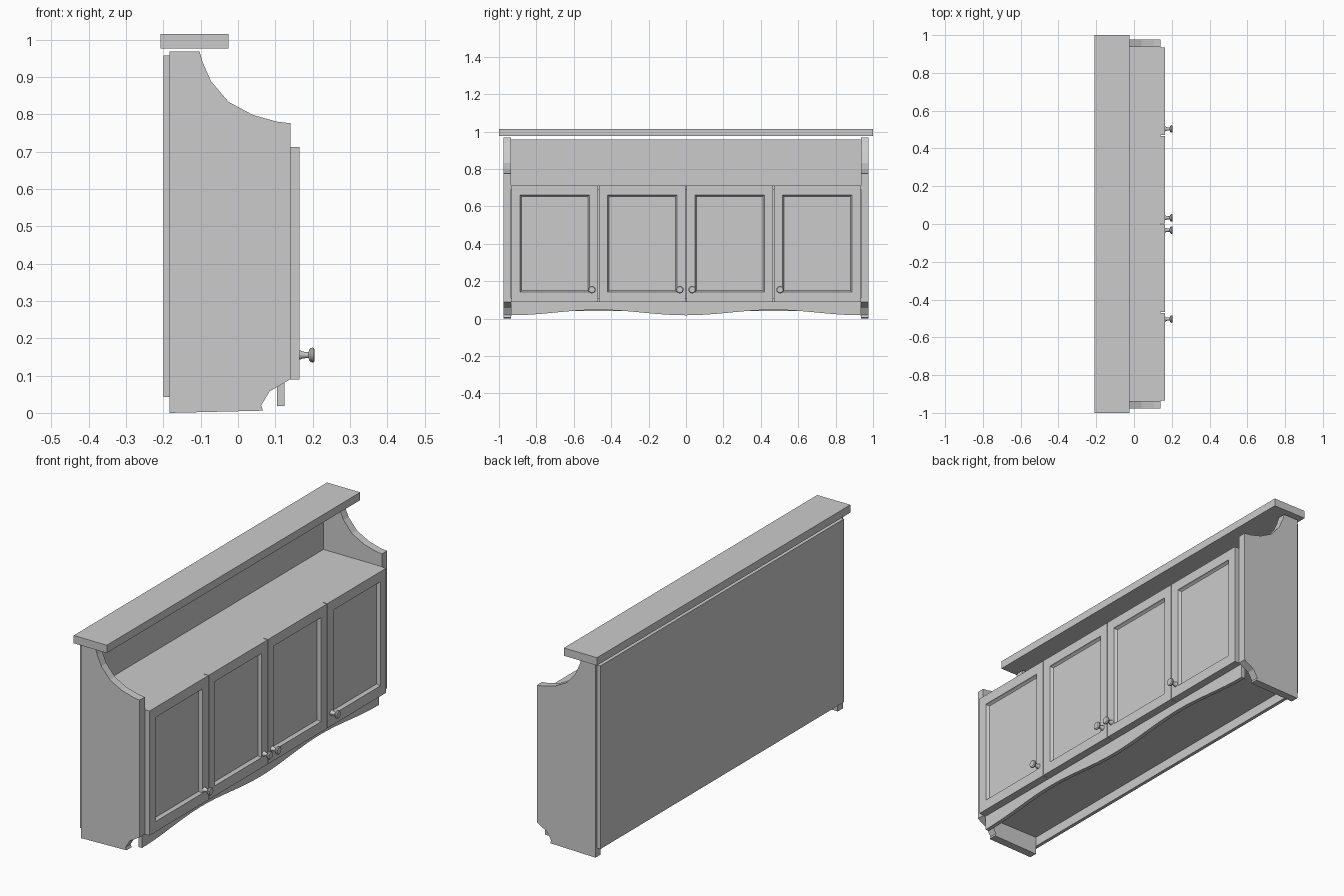
import bpy, bmesh, math

if "Cube" in bpy.data.objects:
    bpy.data.objects.remove(bpy.data.objects["Cube"])


def finish(name, bm, smooth=False):
    bmesh.ops.recalc_face_normals(bm, faces=bm.faces)
    me = bpy.data.meshes.new(name)
    bm.to_mesh(me)
    bm.free()
    ob = bpy.data.objects.new(name, me)
    bpy.context.collection.objects.link(ob)
    if smooth:
        bpy.ops.object.select_all(action='DESELECT')
        ob.select_set(True)
        bpy.context.view_layer.objects.active = ob
        bpy.ops.object.shade_smooth_by_angle(angle=math.radians(35))
    return ob


def box(name, x, y, z):
    bm = bmesh.new()
    bmesh.ops.create_cube(bm, size=1)
    for v in bm.verts:
        v.co = [(r[0] + r[1]) / 2 + c * (r[1] - r[0]) for c, r in zip(v.co, (x, y, z))]
    return finish(name, bm)


def extrude(name, points, offset, smooth=False):
    bm = bmesh.new()
    face = bm.faces.new([bm.verts.new(p) for p in points])
    out = bmesh.ops.extrude_face_region(bm, geom=[face], use_keep_orig=True)
    moved = [g for g in out['geom'] if isinstance(g, bmesh.types.BMVert)]
    bmesh.ops.translate(bm, verts=moved, vec=offset)
    return finish(name, bm, smooth)


def door(name, y0, y1):
    # Slab whose front face is inset into a frame with a bevelled, sunken panel
    ob = box(name, (0.14, 0.165), (y0, y1), (0.09, 0.712))
    bm = bmesh.new()
    bm.from_mesh(ob.data)
    front = max(bm.faces, key=lambda f: f.calc_center_median().x)
    bmesh.ops.inset_region(bm, faces=[front], thickness=0.066)
    for v in front.verts:
        v.co.z = 0.662 if v.co.z > 0.4 else 0.142
    bmesh.ops.inset_region(bm, faces=[front], thickness=0.004, depth=-0.007)
    bmesh.ops.inset_region(bm, faces=[front], thickness=0.008, depth=-0.008)
    bm.to_mesh(ob.data)
    bm.free()


def knob(name, y, z):
    # Turned profile: (distance along x, radius)
    profile = [(0.163, 0.013), (0.168, 0.012), (0.174, 0.009), (0.189, 0.008),
               (0.191, 0.015), (0.195, 0.019), (0.201, 0.020), (0.205, 0.016)]
    bm = bmesh.new()
    n = 16
    rings = [[bm.verts.new((x, y + r * math.cos(2 * math.pi * i / n),
                            z + r * math.sin(2 * math.pi * i / n))) for i in range(n)]
             for x, r in profile]
    for a, b in zip(rings, rings[1:]):
        for i in range(n):
            bm.faces.new((a[i], a[(i + 1) % n], b[(i + 1) % n], b[i]))
    bm.faces.new(rings[0])
    bm.faces.new(rings[-1])
    finish(name, bm, True)


# Cornice and back board
box("cornice", (-0.208, -0.025), (-1, 1), (0.976, 1.015))
box("back_board", (-0.2, -0.183), (-0.962, 0.962), (0.042, 0.957))

# Top of the cupboard
box("display_shelf", (-0.183, 0.14), (-0.936, 0.936), (0.69, 0.712))

side_profile = [(-0.183, 0), (-0.183, 0.968), (-0.103, 0.968), (-0.095, 0.94),
                (-0.072, 0.888), (-0.025, 0.833), (0.04, 0.798), (0.105, 0.78),
                (0.14, 0.776), (0.14, 0.09), (0.085, 0.058), (0.062, 0.02), (0.067, 0.006)]

for s, side in ((-1, "left"), (1, "right")):
    # Side panel with swept top and notched foot
    extrude(side + "_side_panel", [(x, s * 0.936, z) for x, z in side_profile],
            (0, s * 0.04, 0))
    # Underside board
    box(side + "_bottom_board", (-0.183, 0.14), sorted((0, s * 0.936)), (0.09, 0.11))
    # Wavy valance below the doors
    wave = [(0.105, s * 0.936 * i / 16,
             0.0325 - 0.0145 * math.cos(2 * math.pi * i / 16)) for i in range(17)]
    extrude(side + "_valance", wave + [(0.105, s * 0.936, 0.09), (0.105, 0, 0.09)],
            (0.02, 0, 0), True)
    # Two doors per half, each with a knob
    for label, a, b, k in (("inner", 0.002, 0.466, 0.033), ("outer", 0.47, 0.934, 0.503)):
        door(f"{side}_{label}_door", *sorted((s * a, s * b)))
        knob(f"{side}_{label}_knob", s * k, 0.155)
